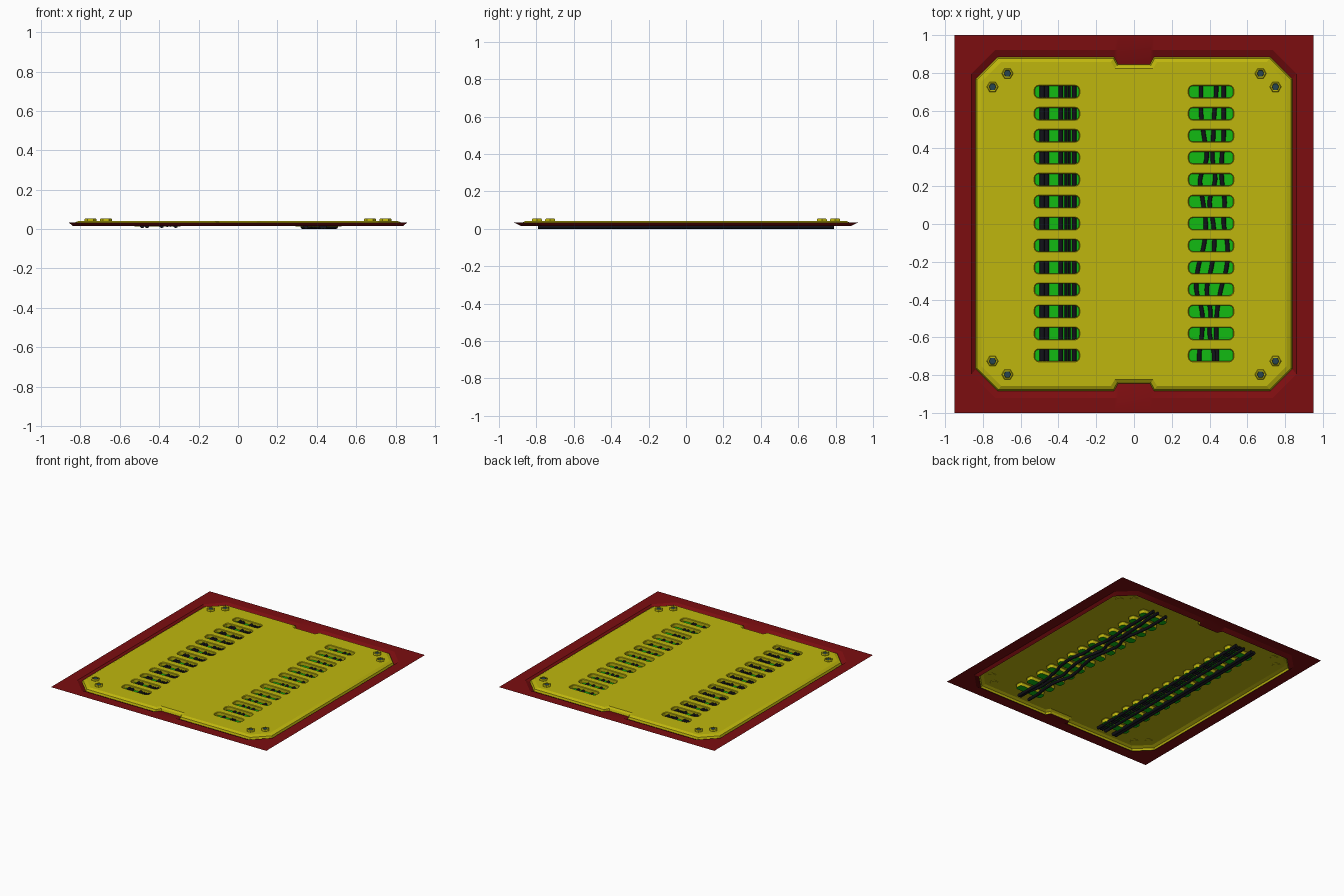
import bpy, bmesh, math
from mathutils import Vector

if "Cube" in bpy.data.objects:
    bpy.data.objects.remove(bpy.data.objects["Cube"])


def material(name, rgb):
    m = bpy.data.materials.new(name)
    m.diffuse_color = (*rgb, 1)
    m.use_nodes = True
    m.node_tree.nodes["Principled BSDF"].inputs["Base Color"].default_value = m.diffuse_color
    return m


YELLOW = material("yellow_paint", (0.52, 0.47, 0.004))
RED = material("red_sheet", (0.2, 0.004, 0.005))
GREEN = material("green_glow", (0.006, 0.5, 0.006))
BLACK = material("black_rubber", (0.006, 0.006, 0.01))
STEEL = material("dark_steel", (0.02, 0.06, 0.08))

SLOT_YS = [0.70 - i * 0.1163 for i in range(13)]
SLOT_X = 0.408
FLOOR_Z = 0.014


def finish(bm, name, mat, angle=30):
    me = bpy.data.meshes.new(name)
    bm.to_mesh(me)
    bm.free()
    ob = bpy.data.objects.new(name, me)
    bpy.context.collection.objects.link(ob)
    me.materials.append(mat)
    me.shade_smooth()
    me.set_sharp_from_angle(angle=math.radians(angle))
    return ob


def outline(hx, hy, ch, nw, nd):
    # chamfered rectangle with a tapered notch in the +y and -y edges
    right = [(hx, hy - ch), (hx - ch, hy), (nw, hy), (nw - 0.02, hy - nd)]
    top = right + [(-x, y) for x, y in reversed(right)]
    return top + [(-x, -y) for x, y in top]


def slot(cx, cy, hx, hy, r):
    pts = []
    for k, (sx, sy) in enumerate([(1, 1), (-1, 1), (-1, -1), (1, -1)]):
        for j in range(4):
            a = (k + j / 3) * math.pi / 2
            pts.append((cx + sx * (hx - r) + r * math.cos(a),
                        cy + sy * (hy - r) + r * math.sin(a)))
    return pts


def ring(bm, pts, z):
    return [bm.verts.new((x, y, z)) for x, y in pts]


def bridge(bm, a, b):
    # a is the outer or lower ring, b follows it
    n = len(a)
    for i in range(n):
        bm.faces.new((a[i], a[(i + 1) % n], b[(i + 1) % n], b[i]))


def edges(bm, loop):
    return [bm.edges.get((loop[i - 1], loop[i])) or bm.edges.new((loop[i - 1], loop[i]))
            for i in range(len(loop))]


# red surrounding sheet with a sloped recess around the panel
bm = bmesh.new()
border = outline(0.95, 1.0, 0.0, 0.105, 0.0)
lip = outline(0.86, 0.92, 0.125, 0.105, 0.0)
base = outline(0.838, 0.883, 0.115, 0.105, 0.038)
r0, r1, r2 = ring(bm, border, 0.033), ring(bm, lip, 0.033), ring(bm, base, 0.015)
bridge(bm, r0, r1)
bridge(bm, r1, r2)
bmesh.ops.remove_doubles(bm, verts=bm.verts, dist=1e-5)
finish(bm, "surround_sheet", RED, 20)

# yellow panel: sloped rim, flat top pierced by slots, well walls below
bm = bmesh.new()
p0 = ring(bm, base, 0.015)
p1 = ring(bm, outline(0.832, 0.877, 0.113, 0.109, 0.038), 0.031)
p2 = ring(bm, outline(0.808, 0.858, 0.105, 0.122, 0.034), 0.042)
bridge(bm, p0, p1)
bridge(bm, p1, p2)
fill = edges(bm, p2)
for side in (-1, 1):
    for y in SLOT_YS:
        top = ring(bm, slot(side * SLOT_X, y, 0.121, 0.035, 0.025), 0.042)
        mid = ring(bm, slot(side * SLOT_X, y, 0.117, 0.031, 0.021), 0.039)
        low = ring(bm, slot(side * SLOT_X, y, 0.117, 0.031, 0.021), FLOOR_Z)
        bridge(bm, top, mid)
        bridge(bm, mid, low)
        fill += edges(bm, top)
bmesh.ops.triangle_fill(bm, edges=fill, use_beauty=True, normal=(0, 0, 1))
bmesh.ops.recalc_face_normals(bm, faces=bm.faces)
if max(bm.faces, key=lambda f: f.calc_area()).normal.z < 0:
    bmesh.ops.reverse_faces(bm, faces=bm.faces)
finish(bm, "floor_panel", YELLOW, 20)

# green slot floors
bm = bmesh.new()
for side in (-1, 1):
    for y in SLOT_YS:
        bm.faces.new(ring(bm, slot(side * SLOT_X, y, 0.117, 0.031, 0.021), FLOOR_Z))
finish(bm, "slot_floors", GREEN)

# corner bolts: hexagonal collar with a dark recessed core
collar, core = bmesh.new(), bmesh.new()
for sx in (-1, 1):
    for sy in (-1, 1):
        for bx, by in ((0.749, 0.726), (0.67, 0.797)):
            def hexa(r):
                return [(sx * bx + r * math.cos(k * math.pi / 3),
                         sy * by + r * math.sin(k * math.pi / 3)) for k in range(6)]
            rings = [ring(collar, hexa(r), z) for r, z in
                     ((0.031, 0.038), (0.031, 0.049), (0.027, 0.054), (0.020, 0.054), (0.019, 0.045))]
            for a, b in zip(rings, rings[1:]):
                bridge(collar, a, b)
            collar.faces.new(reversed(rings[0]))
            lo, hi = ring(core, hexa(0.0205), 0.045), ring(core, hexa(0.018), 0.051)
            bridge(core, lo, hi)
            core.faces.new(hi)
finish(collar, "bolt_collars", YELLOW, 20)
finish(core, "bolt_cores", STEEL, 20)


# cables running lengthwise under the slots
def cable(name, pts, radius):
    bm = bmesh.new()
    prev = None
    for x, y, z in pts:
        cur = [bm.verts.new((x + radius * math.cos(k * math.pi / 4), y,
                             z + radius * math.sin(k * math.pi / 4))) for k in range(8)]
        if prev:
            bridge(bm, prev, cur)
        else:
            bm.faces.new(cur)
        prev = cur
    bm.faces.new(reversed(prev))
    bmesh.ops.recalc_face_normals(bm, faces=bm.faces)
    finish(bm, name, BLACK, 50)


def smooth(xs, i, t):
    # Catmull-Rom interpolation
    a, b, c, d = (xs[max(0, min(len(xs) - 1, i + k))] for k in (-1, 0, 1, 2))
    return b + 0.5 * t * (c - a + t * (2 * a - 5 * b + 4 * c - d + t * (3 * (b - c) + d - a)))


wavy = [(.355, .355, .37, .385, .35, .365, .38, .37, .34, .33, .36, .36, .345),
        (.435, .425, .42, .415, .43, .40, .42, .425, .41, .385, .405, .40, .425),
        (.475, .475, .475, .465, .465, .48, .475, .495, .49, .46, .44, .435, .44)]
for n, xs in enumerate(wavy):
    pts = [(xs[0], 0.79, 0.012)]
    for i in range(12):
        for j in range(4):
            t = j / 4
            pts.append((smooth(xs, i, t), SLOT_YS[i] - t * 0.1163, 0.012))
    pts += [(xs[-1], SLOT_YS[-1], 0.012), (xs[-1], -0.79, 0.012)]
    cable(f"right_cable_{n + 1}", pts, 0.012)

for n, (x, r) in enumerate([(-.486, .013), (-.462, .013), (-.388, .012), (-.36, .007), (-.343, .006), (-.317, .012)]):
    cable(f"left_cable_{n + 1}", [(x, 0.79, 0.017), (x, 0, 0.017), (x, -0.79, 0.017)], r)
